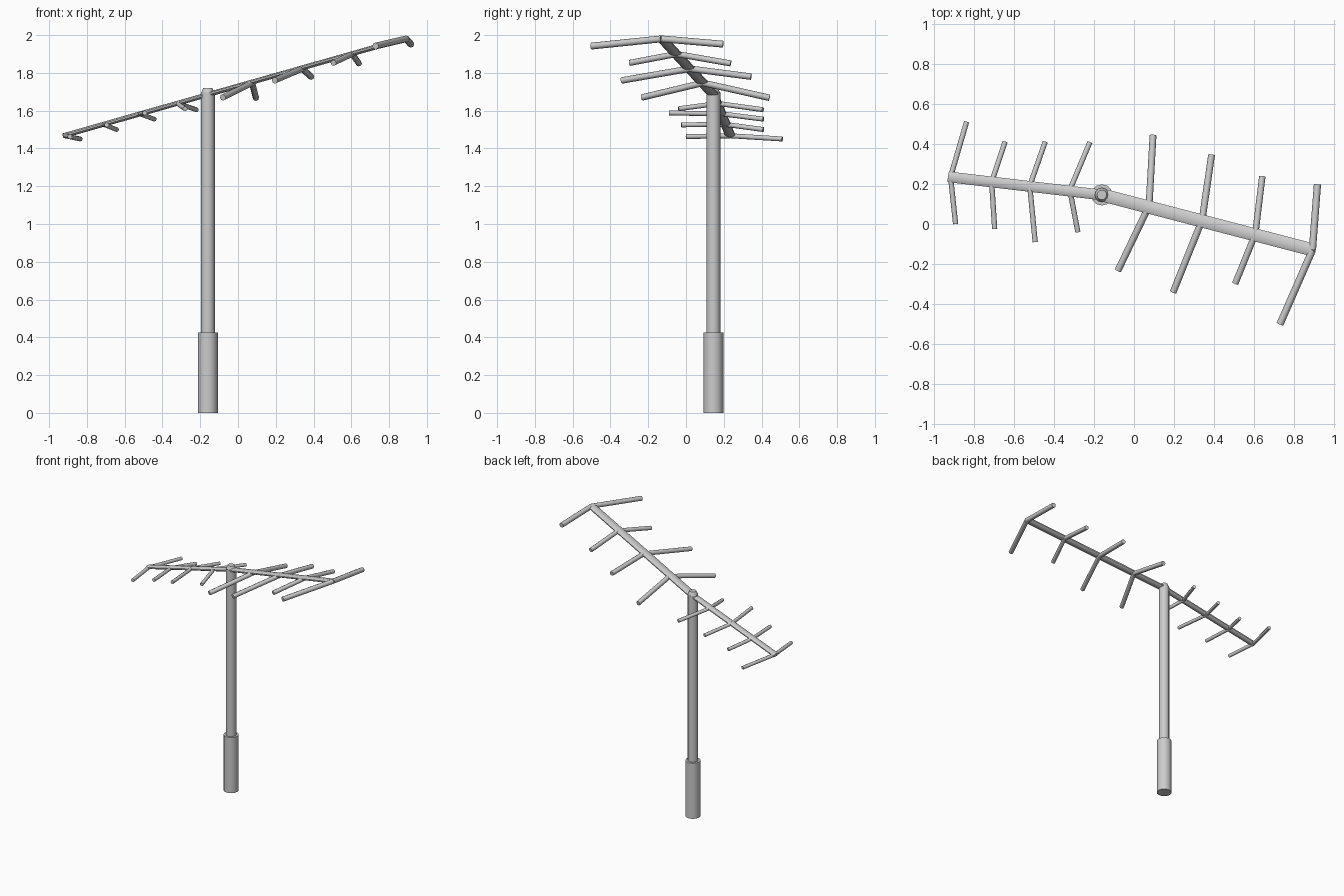
import bpy, bmesh
from mathutils import Vector

if "Cube" in bpy.data.objects:
    bpy.data.objects.remove(bpy.data.objects["Cube"])


def finish(name, bm):
    bmesh.ops.recalc_face_normals(bm, faces=bm.faces)
    me = bpy.data.meshes.new(name)
    bm.to_mesh(me)
    bm.free()
    ob = bpy.data.objects.new(name, me)
    bpy.context.collection.objects.link(ob)
    bpy.ops.object.select_all(action='DESELECT')
    bpy.context.view_layer.objects.active = ob
    ob.select_set(True)
    bpy.ops.object.shade_smooth_by_angle(angle=0.8)
    return ob


def add_tube(bm, a, b, width, height, sides=10):
    """Closed tube from a to b with an elliptical section (half sizes)."""
    a, b = Vector(a), Vector(b)
    axis = (b - a).normalized()
    side = axis.cross(Vector((0, 0, 1))).normalized()
    up = side.cross(axis)
    new = bmesh.ops.create_cone(bm, cap_ends=True, segments=sides, radius1=1,
                                radius2=1, depth=1)["verts"]
    for v in new:
        x, y, z = v.co
        v.co = a.lerp(b, z + 0.5) + side * x * width + up * y * height


# Mast: wide foot, slim pole and bevelled cap, as (radius bottom, radius top, z0, z1)
PX, PY = -0.16, 0.145
for name, r1, r2, z0, z1 in [("mast_foot", 0.053, 0.053, 0, 0.425),
                             ("mast_pole", 0.037, 0.037, 0.42, 1.695),
                             ("mast_cap", 0.037, 0.024, 1.69, 1.72)]:
    bm = bmesh.new()
    bmesh.ops.create_cone(bm, cap_ends=True, segments=12, radius1=r1,
                          radius2=r2, depth=z1 - z0)
    bmesh.ops.translate(bm, verts=bm.verts, vec=(PX, PY, (z0 + z1) / 2))
    finish(name, bm)

# Flattened booms running out from the mast head
hub = (PX, PY, 1.685)
for name, end, w in [("boom_low", (-0.925, 0.235, 1.467), 0.028),
                     ("boom_high", (0.895, -0.13, 1.984), 0.034)]:
    bm = bmesh.new()
    add_tube(bm, hub, end, w, 0.013)
    finish(name, bm)

# Swept V-shaped elements: joint on boom, back tip, front tip, radius
elements = [
    ((-0.915, 0.235, 1.467), (-0.835, 0.51, 1.45), (-0.89, 0.0, 1.463), 0.013),
    ((-0.71, 0.21, 1.527), (-0.643, 0.41, 1.50), (-0.695, -0.025, 1.525), 0.013),
    ((-0.52, 0.19, 1.583), (-0.443, 0.41, 1.555), (-0.493, -0.09, 1.588), 0.013),
    ((-0.32, 0.17, 1.638), (-0.22, 0.408, 1.605), (-0.28, -0.04, 1.61), 0.013),
    ((0.075, 0.09, 1.747), (0.095, 0.442, 1.668), (-0.08, -0.232, 1.67), 0.017),
    ((0.34, 0.02, 1.822), (0.387, 0.345, 1.78), (0.195, -0.34, 1.76), 0.017),
    ((0.605, -0.05, 1.9), (0.64, 0.237, 1.85), (0.505, -0.297, 1.853), 0.016),
    ((0.89, -0.13, 1.98), (0.915, 0.197, 1.952), (0.728, -0.5, 1.942), 0.018),
]
for i, (joint, back, front, r) in enumerate(elements):
    bm = bmesh.new()
    for tip in (back, front):
        add_tube(bm, joint, tip, r, r, 8)
    finish(f"element_{i + 1}", bm)
